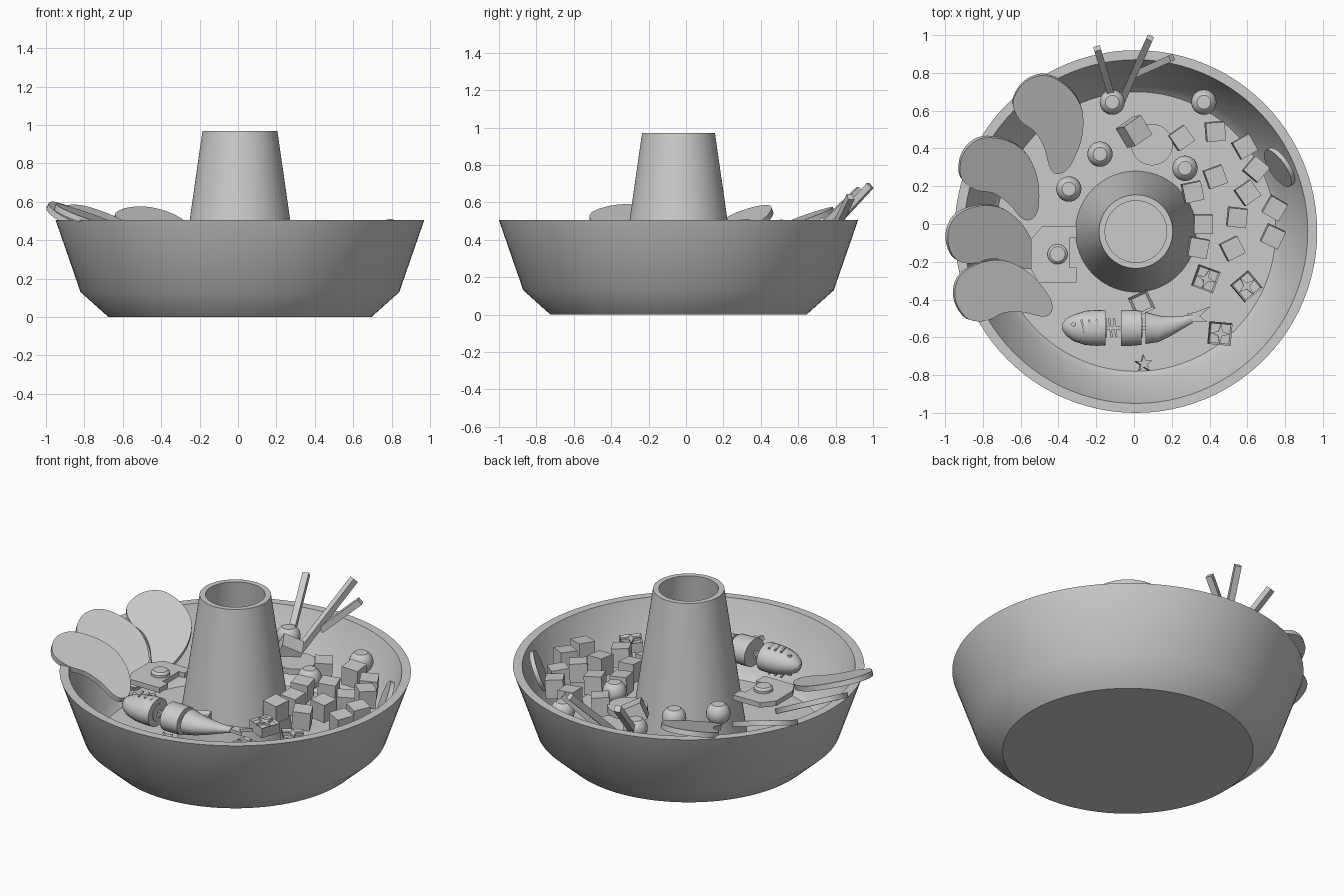
import bpy, bmesh, math
from math import sin, cos, pi, radians
from mathutils import Matrix, Vector, Euler

if "Cube" in bpy.data.objects:
    bpy.data.objects.remove(bpy.data.objects["Cube"])

clay = bpy.data.materials.new("plain_grey")
clay.use_nodes = True
clay.diffuse_color = (0.6, 0.6, 0.6, 1)
clay.node_tree.nodes["Principled BSDF"].inputs["Base Color"].default_value = (0.6, 0.6, 0.6, 1)


def finish(name, bm, matrix=Matrix(), smooth=True):
    bmesh.ops.recalc_face_normals(bm, faces=bm.faces[:])
    mesh = bpy.data.meshes.new(name)
    bm.to_mesh(mesh)
    bm.free()
    mesh.materials.append(clay)
    obj = bpy.data.objects.new(name, mesh)
    obj.matrix_world = matrix
    bpy.context.collection.objects.link(obj)
    if smooth:
        bpy.ops.object.select_all(action='DESELECT')
        obj.select_set(True)
        bpy.context.view_layer.objects.active = obj
        bpy.ops.object.shade_smooth_by_angle(angle=radians(32))
    return obj


def place(loc, turn=0, pitch=0, roll=0):
    return Matrix.Translation(loc) @ Euler((radians(roll), radians(pitch), radians(turn))).to_matrix().to_4x4()


def revolve(name, profile, matrix, steps=64):
    bm = bmesh.new()
    verts = [bm.verts.new((r, 0, z)) for r, z in profile]
    edges = [bm.edges.new(pair) for pair in zip(verts, verts[1:])]
    bmesh.ops.spin(bm, geom=verts + edges, cent=(0, 0, 0), axis=(0, 0, 1), angle=2 * pi, steps=steps)
    bmesh.ops.remove_doubles(bm, verts=bm.verts[:], dist=0.0005)
    return finish(name, bm, matrix)


def slab(name, outline, thick, matrix, smooth=True):
    bm = bmesh.new()
    face = bm.faces.new([bm.verts.new((x, y, -thick / 2)) for x, y in outline])
    top = bmesh.ops.extrude_face_region(bm, geom=[face])["geom"]
    bmesh.ops.translate(bm, verts=[v for v in top if isinstance(v, bmesh.types.BMVert)], vec=(0, 0, thick))
    return finish(name, bm, matrix, smooth)


def box(name, size, matrix, inset=0):
    bm = bmesh.new()
    bmesh.ops.create_cube(bm, size=1)
    bmesh.ops.scale(bm, vec=size, verts=bm.verts[:])
    if inset:
        top = max(bm.faces, key=lambda f: f.calc_center_median().z)
        bmesh.ops.inset_region(bm, faces=[top], thickness=inset, depth=-inset)
    return finish(name, bm, matrix, False)


def circle(radius, n=32, inner=None):
    return [((inner if inner and i % 2 else radius) * cos(2 * pi * i / n),
             (inner if inner and i % 2 else radius) * sin(2 * pi * i / n)) for i in range(n)]


def loft(name, rings, matrix, n=24):
    """Closed elliptical body along x; each ring is (x, y, half width, half height)."""
    bm = bmesh.new()
    loops = [[bm.verts.new((x, y + w * cos(2 * pi * i / n), h * sin(2 * pi * i / n))) for i in range(n)]
             for x, y, w, h in rings]
    for a, b in zip(loops, loops[1:]):
        for i in range(n):
            bm.faces.new((a[i], a[(i + 1) % n], b[(i + 1) % n], b[i]))
    bm.faces.new(loops[0])
    bm.faces.new(loops[-1])
    return finish(name, bm, matrix)


# Pot with hollow chimney
revolve("pot", [(0, 0), (.685, 0), (.83, .13), (.96, .505), (.91, .505), (.78, .14), (.74, .1), (.32, .1),
                (.195, .97), (.163, .97), (.26, .12), (0, .12)], place((.01, -.04, 0)), 96)

# Cabbage leaves leaning on the rim
leaf = [(.12, -.17), (.04, -.12), (0, -.05), (0, .03), (.05, .1), (.14, .16), (.25, .183), (.39, .15), (.51, .075),
        (.555, .02), (.55, -.03), (.5, -.05), (.4, -.055), (.3, -.085), (.22, -.15)]
fine = []
for i in range(len(leaf)):
    p = [Vector(leaf[(i + k) % len(leaf)]) for k in (-1, 0, 1, 2)]
    for t in (0, .33, .67):
        fine.append(p[1] + ((p[2] - p[0]) * t + (2 * p[0] - 5 * p[1] + 4 * p[2] - p[3]) * t * t
                            + (3 * p[1] - p[0] - 3 * p[2] + p[3]) * t ** 3) / 2)
for i, (x, y, turn, pitch, z) in enumerate([(-.5, .785, -78, 20, .56), (-.85, .435, -52, 25, .57),
                                            (-.965, .015, -27, 28, .585), (-.94, -.31, -16, 21, .575)]):
    slab(f"leaf_{i + 1}", fine, .03, place((x, y, z), turn, pitch))

# Tofu cubes
for i, (x, y, turn) in enumerate([(.25, .455, 35), (.43, .49, 5), (.585, .41, 30), (.43, .25, 20), (.31, .17, 12),
                                  (.6, .165, 35), (.745, .085, -30), (.735, -.065, -25), (.545, .035, -6),
                                  (.365, 0, 0), (.34, -.125, -10), (.52, -.13, 27), (.645, .29, 50)]):
    box(f"tofu_{i + 1}", (.1, .1, .11), place((x, y, .4), turn, 4, 3))
box("tilted_tofu", (.12, .12, .1), place((0, .49, .43), 35, 25, 10))

# Square mushrooms with a star cut
for i, (x, y, turn) in enumerate([(.38, -.29, -20), (.595, -.33, 40), (.455, -.58, -5)]):
    spot = place((x, y, .37), turn, 4)
    box(f"mushroom_{i + 1}", (.12, .12, .06), spot, .012)
    slab(f"mushroom_star_{i + 1}", circle(.055, 8, .016), .02, spot @ place((0, 0, .024)), False)
box("framed_tofu", (.11, .11, .06), place((.04, -.42, .37), 25), .02)

# Meatballs with a flat cap
ball = [(0, -.067)] + [(.067 * cos(a), .067 * sin(a)) for a in (radians(d) for d in range(-75, 64, 12))] + [(0, .058)]
for i, (x, y, z) in enumerate([(.37, .645, .4), (-.18, .37, .4), (.27, .295, .41), (-.345, .185, .4),
                               (-.115, .645, .425)]):
    revolve(f"meatball_{i + 1}", ball, place((x, y, z)), 24)

# Fish cake slices
slab("fish_cake", circle(.11), .035, place((.095, .42, .4)))
lean = Vector((-.77, -.52, .36)).to_track_quat('Z', 'Y').to_matrix().to_4x4()
slab("leaning_fish_cake", circle(.115), .025, Matrix.Translation((.77, .3, .4)) @ lean)

# Egg slice
slab("egg_white", [(-.14, .08), (-.08, .15), (.1, .15), (.1, .085), (.063, .085), (.063, -.07), (.1, -.07),
                   (.1, -.15), (-.1, -.15), (-.14, -.08)], .03, place((-.405, -.16, .41)), False)
revolve("egg_yolk", [(0, 0), (.053, 0), (.053, .02), (.04, .032), (0, .035)], place((-.405, -.16, .42)), 32)

# Noodle sticks at the back
for i, (a, b) in enumerate([((-.12, .68, .43), (-.195, .93, .67)), ((-.06, .66, .34), (.085, .985, .69)),
                            ((0, .79, .44), (.2, .88, .63))]):
    a, b = Vector(a), Vector(b)
    aim = (b - a).to_track_quat('Z', 'Y').to_matrix().to_4x4()
    box(f"stick_{i + 1}", (.036, .036, (b - a).length), Matrix.Translation((a + b) / 2) @ aim)

# Cut fish: head, middle slice, tail
fish = place((0, -.55, .41))
loft("fish_head", [(-.38, .005, .015, .012), (-.36, .005, .045, .04), (-.32, 0, .07, .06), (-.26, 0, .09, .075),
                   (-.2, 0, .095, .08), (-.15, 0, .093, .08)], fish)
loft("fish_middle", [(-.07, 0, .095, .08), (-.015, 0, .095, .08), (.04, 0, .09, .078)], fish)
loft("fish_tail", [(.06, 0, .085, .07), (.13, -.005, .07, .055), (.2, .01, .05, .04), (.26, .03, .033, .025),
                   (.31, .05, .025, .015)], fish)
slab("fish_tail_fin", [(.28, .025), (.33, .035), (.39, .03), (.35, .062), (.405, .115), (.33, .085), (.28, .075)],
     .02, fish, False)
for x in (-.15, .04):
    slab("cut_ring", circle(.05), .008, fish @ place((x, 0, 0), 0, 90))
    box("backbone", (.12, .018, .018), fish @ place((x + .02, 0, 0)))
for x in (-.125, -.1):
    box("rib", (.012, .1, .015), fish @ place((x, 0, 0), 8))
for side in (-1, 1):
    revolve("fish_eye", [(0, .012), (.012, .006), (.012, -.006), (0, -.012)],
            fish @ place((-.32, .02, .056 * side)), 12)
    for x in (-.27, -.23, -.19):
        box("gill", (.01, .07, .008), fish @ place((x, .01, .076 * side), 15))

# Star spice near the front wall
slab("star_spice", circle(.048, 10, .018), .03, place((.05, -.74, .38), 20, 15), False)
